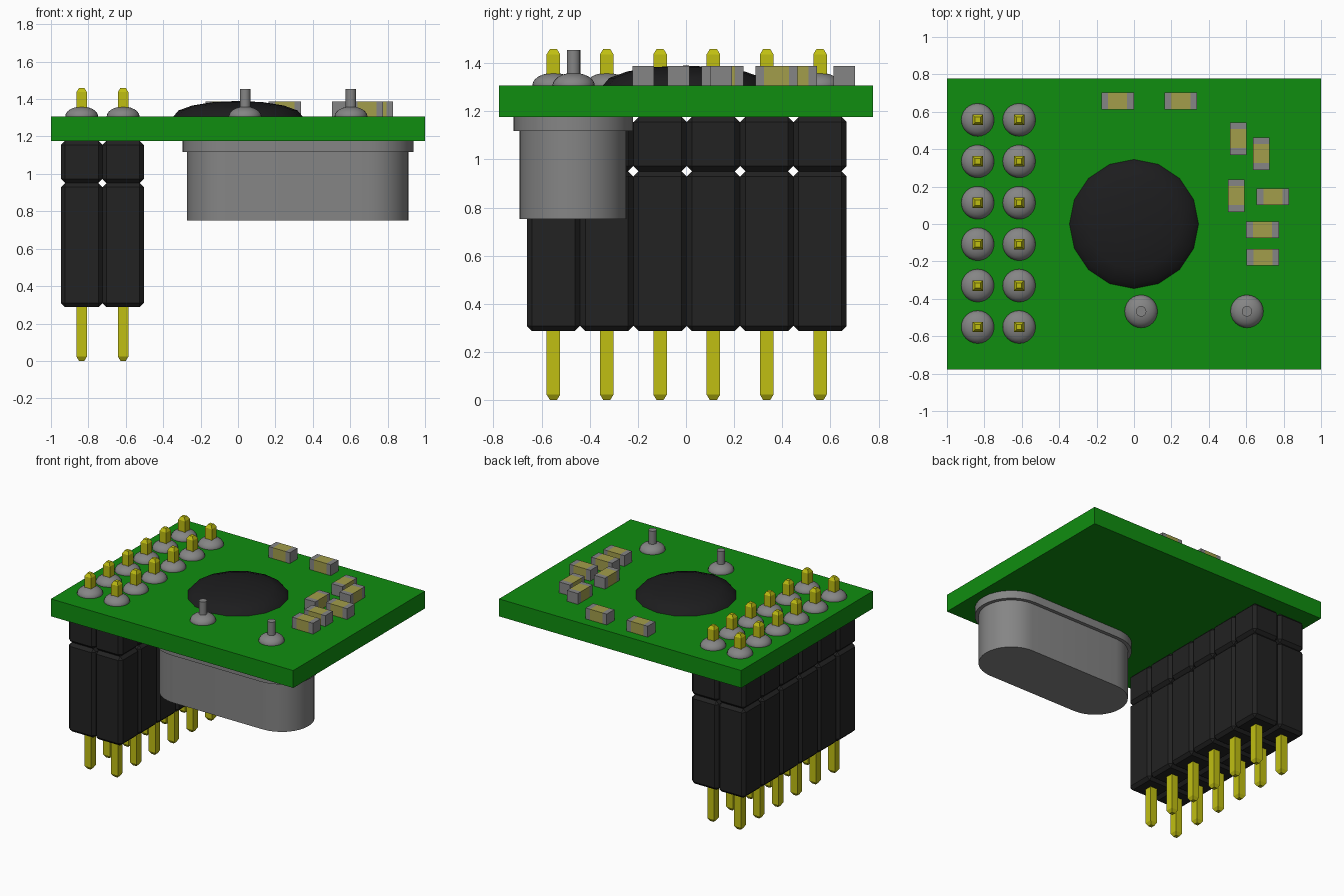
import bpy, bmesh, math
from mathutils import Matrix, Vector

cube = bpy.data.objects.get("Cube")
if cube:
    bpy.data.objects.remove(cube, do_unlink=True)


def material(name, rgb):
    m = bpy.data.materials.new(name)
    m.use_nodes = True
    m.diffuse_color = (*rgb, 1)
    bsdf = next(n for n in m.node_tree.nodes if n.type == 'BSDF_PRINCIPLED')
    bsdf.inputs["Base Color"].default_value = (*rgb, 1)
    return m


GREEN = material("board green", (0.005, 0.27, 0.005))
BLACK = material("plastic black", (0.016, 0.016, 0.016))
RESIN = material("resin black", (0.012, 0.012, 0.013))
YELLOW = material("pin yellow", (0.53, 0.52, 0.006))
GREY = material("metal grey", (0.235, 0.235, 0.235))
KHAKI = material("chip khaki", (0.36, 0.34, 0.07))


def finish(name, bm, mats, smooth=False):
    bmesh.ops.recalc_face_normals(bm, faces=bm.faces)
    mesh = bpy.data.meshes.new(name)
    bm.to_mesh(mesh)
    bm.free()
    for m in mats:
        mesh.materials.append(m)
    ob = bpy.data.objects.new(name, mesh)
    bpy.context.collection.objects.link(ob)
    if smooth:
        bpy.ops.object.select_all(action='DESELECT')
        bpy.context.view_layer.objects.active = ob
        ob.select_set(True)
        bpy.ops.object.shade_smooth_by_angle(angle=math.radians(40))
    return ob


def add_box(bm, center, size, chamfer=0.0, mat=0):
    mtx = Matrix.Translation(center) @ Matrix.Diagonal((*size, 1))
    verts = bmesh.ops.create_cube(bm, size=1, matrix=mtx)["verts"]
    for f in {f for v in verts for f in v.link_faces}:
        f.material_index = mat
    if chamfer:
        edges = list({e for v in verts for e in v.link_edges})
        bmesh.ops.bevel(bm, geom=edges, offset=chamfer, offset_type='OFFSET',
                        segments=1, affect='EDGES')


def add_stack(bm, outline, rings):
    """Join rings of an outline; outline(r) gives xy points, rings are (r, z)."""
    loops = [[bm.verts.new((x, y, z)) for x, y in outline(r)] for r, z in rings]
    n = len(loops[0])
    for a, b in zip(loops, loops[1:]):
        for i in range(n):
            j = (i + 1) % n
            bm.faces.new((a[i], a[j], b[j], b[i]))
    bm.faces.new(loops[0][::-1])
    bm.faces.new(loops[-1])


def square(cx, cy):
    return lambda r: [(cx + sx * r, cy + sy * r)
                      for sx, sy in ((-1, -1), (1, -1), (1, 1), (-1, 1))]


def circle(cx, cy, n):
    return lambda r: [(cx + r * math.cos(math.tau * i / n),
                       cy + r * math.sin(math.tau * i / n)) for i in range(n)]


def stadium(cx, cy, half, n=16):
    def points(r):
        pts = []
        for side, start in ((1, -math.pi / 2), (-1, math.pi / 2)):
            for i in range(n + 1):
                a = start + math.pi * i / n
                pts.append((cx + side * half + r * math.cos(a), cy + r * math.sin(a)))
        return pts
    return points


def add_dome(bm, x, y, z, radius, height, seg, rings):
    mtx = Matrix.Translation((x, y, z)) @ Matrix.Diagonal((radius, radius, height, 1))
    bmesh.ops.create_uvsphere(bm, u_segments=seg, v_segments=rings, radius=1, matrix=mtx)


BOTTOM, TOP = 1.177, 1.307
PITCH = 0.2215
PINS = [(-0.725 + (c - 0.5) * PITCH, 0.003 + (r - 2.5) * PITCH)
        for c in range(2) for r in range(6)]
LEADS = [(0.038, -0.467), (0.604, -0.467)]

# Circuit board
bm = bmesh.new()
add_box(bm, (0, 0, (BOTTOM + TOP) / 2), (2, 1.554, TOP - BOTTOM))
finish("circuit_board", bm, [GREEN])

# Header housings: two tiers of chamfered blocks
for name, z0, z1 in (("lower_header_housing", 0.287, 0.951),
                     ("upper_header_housing", 0.951, BOTTOM)):
    bm = bmesh.new()
    for x, y in PINS:
        add_box(bm, (x, y, (z0 + z1) / 2), (PITCH, PITCH, z1 - z0), 0.022)
    finish(name, bm, [BLACK])

# Square pins with tapered tips
bm = bmesh.new()
for x, y in PINS:
    add_stack(bm, square(x, y),
              [(0.014, 0), (0.028, 0.023), (0.028, 1.437), (0.014, 1.46)])
finish("header_pins", bm, [YELLOW])

# Solder mounds around pins and leads
bm = bmesh.new()
for x, y in PINS + LEADS:
    add_dome(bm, x, y, TOP, 0.088, 0.053, 24, 12)
finish("solder_mounds", bm, [GREY], True)

# Metal can below the board, with a flange
bm = bmesh.new()
add_stack(bm, stadium(0.32, -0.469, 0.37), [(0.222, 0.752), (0.222, 1.118)])
finish("can_body", bm, [GREY], True)
bm = bmesh.new()
add_stack(bm, stadium(0.32, -0.469, 0.37), [(0.248, 1.118), (0.248, BOTTOM)])
finish("can_flange", bm, [GREY], True)

# Can leads through the board
bm = bmesh.new()
for x, y in LEADS:
    add_stack(bm, circle(x, y, 16), [(0.028, BOTTOM - 0.02), (0.028, 1.455)])
finish("can_leads", bm, [GREY], True)

# Resin blob over the chip
bm = bmesh.new()
add_dome(bm, 0, 0, TOP, 0.345, 0.083, 16, 8)
finish("resin_blob", bm, [RESIN], True)

# Surface chips: khaki body between two metal end caps
CHIPS = [(-0.088, 0.657, False), (0.25, 0.657, False), (0.557, 0.457, True),
         (0.680, 0.376, True), (0.547, 0.152, True), (0.743, 0.146, False),
         (0.687, -0.031, False), (0.689, -0.178, False)]
LENGTH, WIDTH, CAP, HEIGHT = 0.174, 0.09, 0.036, 0.081
for k, (x, y, upright) in enumerate(CHIPS):
    bm = bmesh.new()
    axis = Vector((0, 1, 0)) if upright else Vector((1, 0, 0))
    mid = Vector((x, y, TOP + HEIGHT / 2))
    for shift, length, mat in ((0, LENGTH - 2 * CAP, 0),
                               ((LENGTH - CAP) / 2, CAP, 1),
                               ((CAP - LENGTH) / 2, CAP, 1)):
        size = (WIDTH, length, HEIGHT) if upright else (length, WIDTH, HEIGHT)
        add_box(bm, mid + axis * shift, size, 0, mat)
    finish(f"surface_chip_{k + 1}", bm, [KHAKI, GREY])
